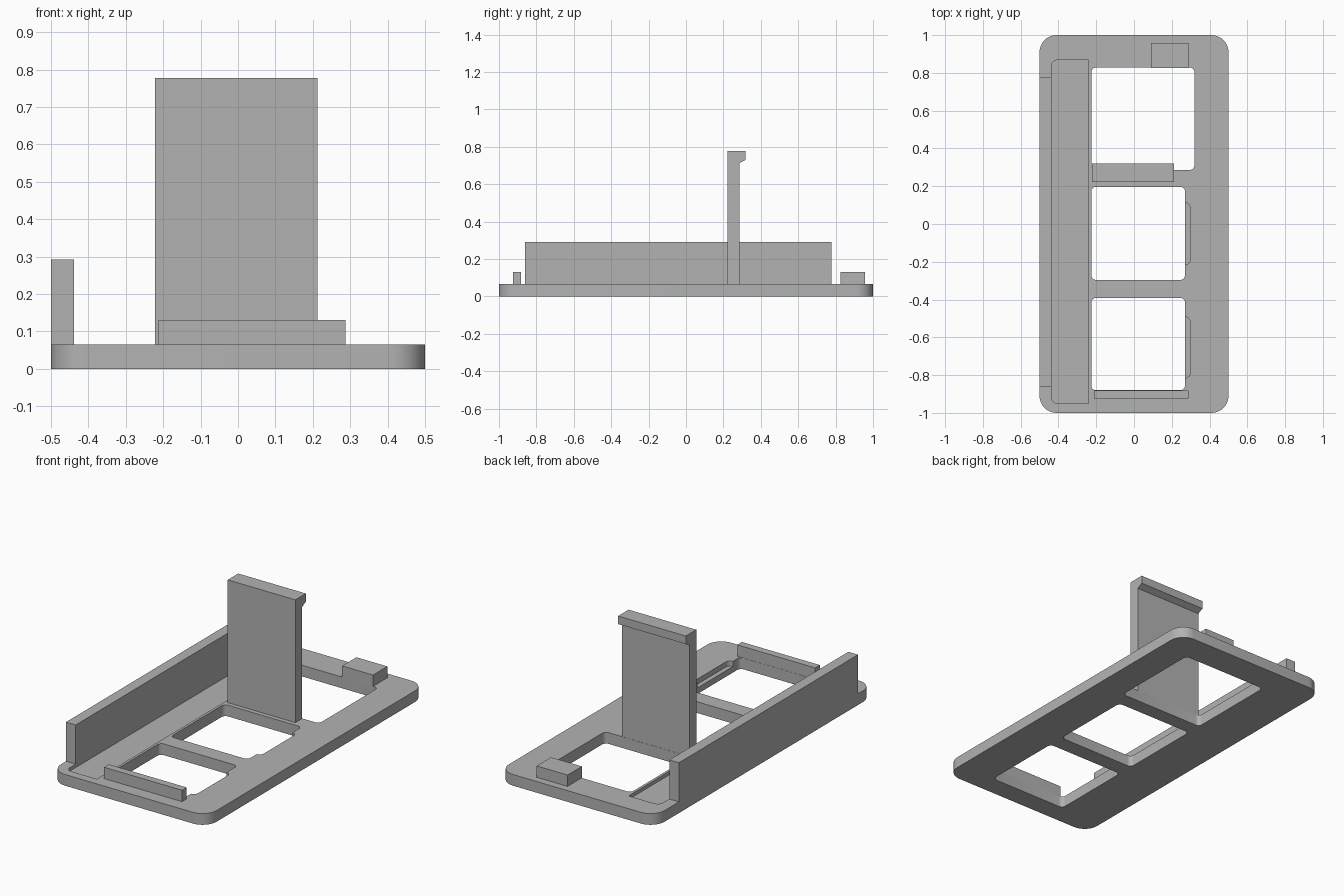
import bpy, bmesh
from math import pi, cos, sin, radians

default = bpy.data.objects.get("Cube")
if default:
    bpy.data.objects.remove(default, do_unlink=True)

grey = bpy.data.materials.new("plain grey")
grey.use_nodes = True
COLOUR = (0.45, 0.45, 0.45, 1)
grey.diffuse_color = COLOUR
grey.node_tree.nodes["Principled BSDF"].inputs["Base Color"].default_value = COLOUR

TOP = 0.065          # upper surface of the base plate


def prism(name, points, direction):
    """Extrude a closed outline of 3D points along a direction."""
    bm = bmesh.new()
    face = bm.faces.new([bm.verts.new(p) for p in points])
    out = bmesh.ops.extrude_face_region(bm, geom=[face])
    verts = [v for v in out["geom"] if isinstance(v, bmesh.types.BMVert)]
    bmesh.ops.translate(bm, vec=direction, verts=verts)
    bmesh.ops.recalc_face_normals(bm, faces=bm.faces)
    mesh = bpy.data.meshes.new(name)
    bm.to_mesh(mesh)
    bm.free()
    mesh.materials.append(grey)
    obj = bpy.data.objects.new(name, mesh)
    bpy.context.collection.objects.link(obj)
    return obj


def slab(name, x, y, z, radius=0, steps=6):
    """Box between two limits per axis, with optional rounded vertical corners."""
    points = []
    corners = [(x[1], y[1], -1, -1), (x[0], y[1], 1, -1),
               (x[0], y[0], 1, 1), (x[1], y[0], -1, 1)]
    for i, (cx, cy, dx, dy) in enumerate(corners):
        if not radius:
            points.append((cx, cy, z[0]))
            continue
        for k in range(steps + 1):
            a = (i + k / steps) * pi / 2
            points.append((cx + radius * (dx + cos(a)),
                           cy + radius * (dy + sin(a)), z[0]))
    return prism(name, points, (0, 0, z[1] - z[0]))


def cut(target, cutter):
    mod = target.modifiers.new("cut", "BOOLEAN")
    mod.operation = "DIFFERENCE"
    mod.solver = "EXACT"
    mod.object = cutter
    cutter.hide_render = True
    bpy.context.view_layer.update()
    graph = bpy.context.evaluated_depsgraph_get()
    mesh = bpy.data.meshes.new_from_object(target.evaluated_get(graph))
    target.modifiers.clear()
    target.data = mesh
    bpy.data.objects.remove(cutter, do_unlink=True)


# Base plate with three windows
plate = slab("base_plate", (-0.5, 0.5), (-1, 1), (0, TOP), 0.09, 10)
through = (-0.1, 0.2)
for right, y in ((0.32, (0.286, 0.828)), (0.27, (-0.296, 0.197)), (0.27, (-0.88, -0.391))):
    cut(plate, slab("window_cutter", (-0.226, right), y, through, 0.025))

# Finger scallops beside the two front windows
for y in ((-0.215, 0.113), (-0.815, -0.491)):
    cut(plate, slab("scallop_cutter", (0.2, 0.297), y, (TOP - 0.03, 0.2), 0.027))

# Shallow channel along the rail, rounded on the rail side only
channel = [(-0.241, -0.95), (-0.241, 0.869)]
r = 0.035
for cy, start in ((0.869 - r, 90), (-0.95 + r, 180)):
    for k in range(7):
        a = radians(start + 15 * k)
        channel.append((-0.438 + r + r * cos(a), cy + r * sin(a)))
cut(plate, prism("channel_cutter", [(x, y, TOP - 0.02) for x, y in channel], (0, 0, 0.2)))

bpy.ops.object.select_all(action="DESELECT")
plate.select_set(True)
bpy.context.view_layer.objects.active = plate
bpy.ops.object.shade_smooth_by_angle(angle=radians(30))

# Side rail, front stop bar and rear stop block
slab("side_rail", (-0.5, -0.438), (-0.862, 0.779), (TOP - 0.02, 0.292))
slab("front_stop_bar", (-0.212, 0.288), (-0.924, -0.881), (TOP - 0.01, 0.131))
slab("rear_stop_block", (0.09, 0.288), (0.826, 0.957), (TOP - 0.01, 0.131))

# Upright clip with a hooked lip along its top
profile = [(0.223, TOP - 0.01), (0.285, TOP - 0.01), (0.285, 0.712),
           (0.319, 0.73), (0.319, 0.777), (0.223, 0.777)]
prism("upright_clip", [(-0.222, y, z) for y, z in profile], (0.434, 0, 0))
